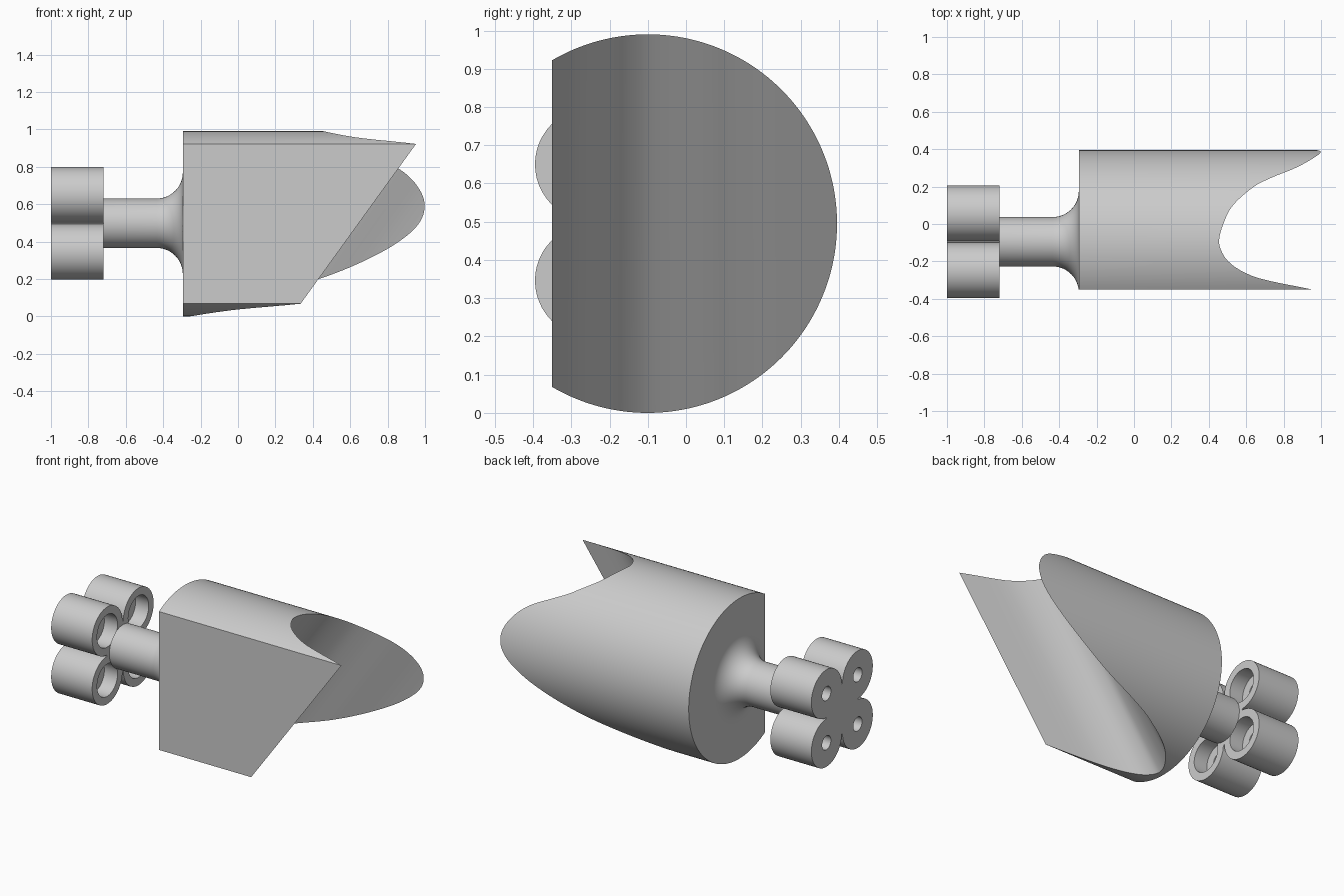
import bpy, bmesh, math

if "Cube" in bpy.data.objects:
    bpy.data.objects.remove(bpy.data.objects["Cube"])

grey = bpy.data.materials.new("plain grey")
grey.diffuse_color = (0.6, 0.6, 0.6, 1)
grey.use_nodes = True
grey.node_tree.nodes["Principled BSDF"].inputs["Base Color"].default_value = grey.diffuse_color

CY, CZ = -0.095, 0.498   # axis of neck and mounting flange


def finish(name, bm):
    bmesh.ops.remove_doubles(bm, verts=bm.verts, dist=1e-5)
    bmesh.ops.recalc_face_normals(bm, faces=bm.faces)
    me = bpy.data.meshes.new(name)
    bm.to_mesh(me)
    bm.free()
    me.materials.append(grey)
    ob = bpy.data.objects.new(name, me)
    bpy.context.collection.objects.link(ob)
    bpy.ops.object.select_all(action='DESELECT')
    ob.select_set(True)
    bpy.context.view_layer.objects.active = ob
    bpy.ops.object.shade_smooth_by_angle(angle=math.radians(30))
    return ob


def lathe(name, profile, cy, cz, closed=False, n=64, y_min=-9):
    """Revolve (x, radius) points about an axis along x."""
    bm = bmesh.new()
    rings = [[bm.verts.new((x, max(y_min, cy + r * math.cos(2 * math.pi * k / n)),
                            cz + r * math.sin(2 * math.pi * k / n)))
              for k in range(n)] for x, r in profile]
    pairs = list(zip(rings, rings[1:]))
    if closed:
        pairs.append((rings[-1], rings[0]))
    for a, b in pairs:
        for k in range(n):
            j = (k + 1) % n
            bm.faces.new((a[k], a[j], b[j], b[k]))
    if not closed:
        bm.faces.new(rings[0])
        bm.faces.new(rings[-1])
    return finish(name, bm)


# scoop cross-section: x offset of the concave end against y
SCOOP = [(-0.35, 0.286), (-0.295, 0.0), (-0.25, -0.125), (-0.2, -0.203),
         (-0.15, -0.243), (-0.09, -0.26), (0.0, -0.23), (0.1, -0.155),
         (0.2, 0.0), (0.25, 0.13), (0.295, 0.28), (0.355, 0.465),
         (0.388, 0.58), (0.4, 0.63)]
SLOPE = 0.722


def scoop(y):
    """Smooth interpolation through the scoop points."""
    def tangent(i):
        a, b = SCOOP[max(i - 1, 0)], SCOOP[min(i + 1, len(SCOOP) - 1)]
        return (b[1] - a[1]) / (b[0] - a[0])
    i = max(k for k in range(len(SCOOP) - 1) if k == 0 or SCOOP[k][0] <= y)
    (y0, f0), (y1, f1) = SCOOP[i], SCOOP[i + 1]
    h = y1 - y0
    t = (y - y0) / h
    return ((2*t**3 - 3*t**2 + 1) * f0 + (t**3 - 2*t**2 + t) * h * tangent(i)
            + (3*t**2 - 2*t**3) * f1 + (t**3 - t**2) * h * tangent(i + 1))


# main body: cylinder with a flat side and a slanted, scooped end
R, BY, BACK, N = 0.495, -0.1, -0.295, 64
start = math.acos(-0.25 / R)
bm = bmesh.new()
cols = []
for i in range(N + 1):
    a = start * (1 - i / N)
    y = BY + R * math.cos(a)
    zs = (R + R * math.sin(a), R - R * math.sin(a))
    cols.append([bm.verts.new((x, y, z)) for z in zs
                 for x in (BACK, SLOPE * z + scoop(y))])
for (tb, tf, bb, bf), (tb2, tf2, bb2, bf2) in zip(cols, cols[1:]):
    bm.faces.new((tb, tf, tf2, tb2))      # upper skin
    bm.faces.new((bb, bb2, bf2, bf))      # lower skin
    bm.faces.new((tf, bf, bf2, tf2))      # scooped end
    bm.faces.new((tb, tb2, bb2, bb))      # back face
tb, tf, bb, bf = cols[0]
bm.faces.new((tb, bb, bf, tf))            # flat side
finish("scooped_body", bm)

# neck flaring into the body
F, NR = 0.14, 0.132
flare = [(BACK - F + F * math.sin(t), NR + F - F * math.cos(t))
         for t in (math.pi / 2 * k / 12 for k in range(13))]
lathe("neck", [(-0.72, NR)] + flare, CY, CZ, y_min=-0.35)

# four counterbored lobes of the mounting flange
X0, X1, C, LR = -1.0, -0.72, 0.152, 0.148
for sy, ny in ((-1, "front"), (1, "back")):
    for sz, nz in ((-1, "lower"), (1, "upper")):
        lathe(f"{ny}_{nz}_lobe",
              [(X0, 0.043), (X0, LR), (X1, LR), (X1, 0.1), (X1 - 0.09, 0.1),
               (X1 - 0.09, 0.043)], CY + sy * C, CZ + sz * C, closed=True, n=48)

# diamond web joining the lobes
lathe("flange_web", [(X0, 0.158), (X1, 0.158)], CY, CZ, n=4)
